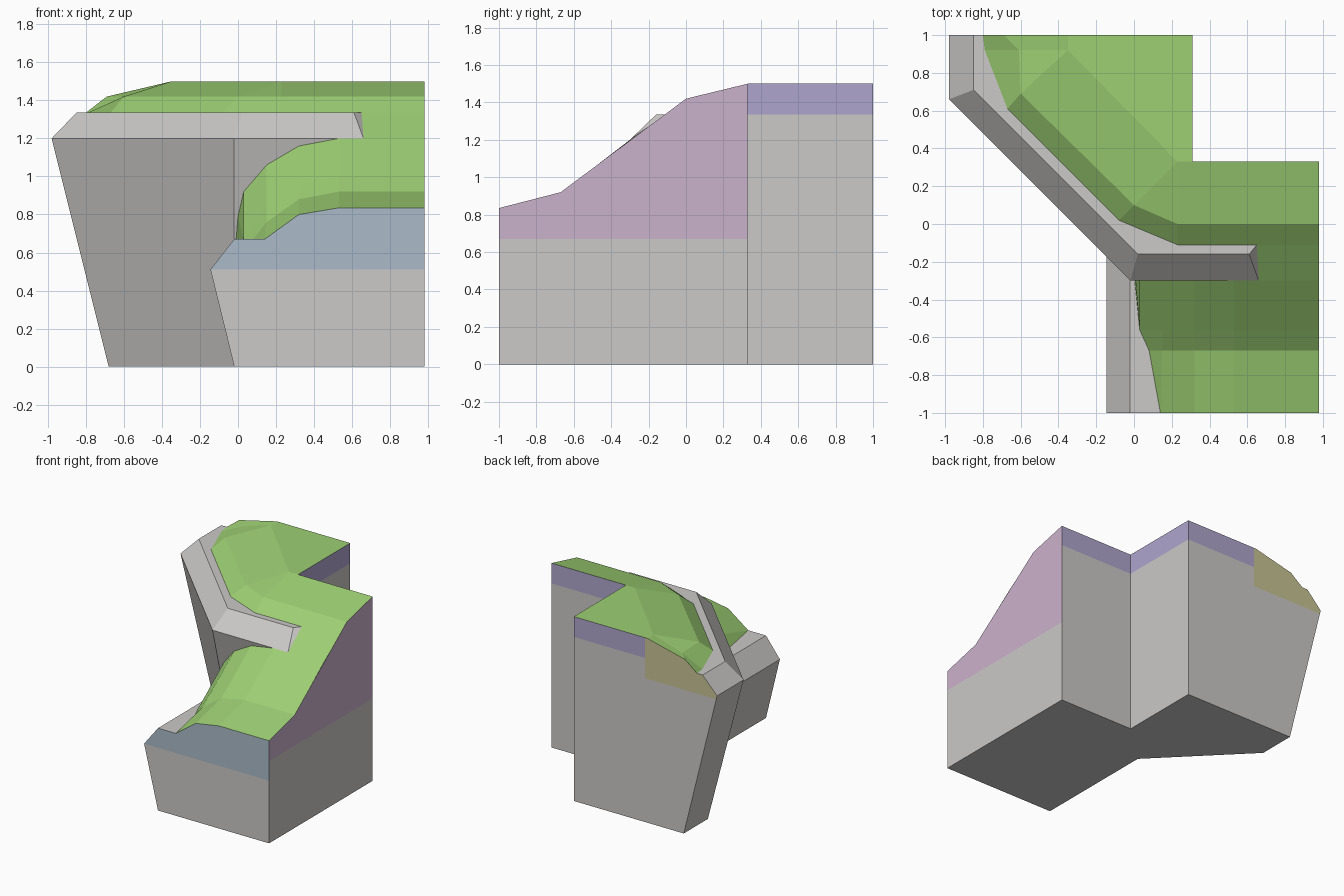
import bpy, bmesh
from mathutils import Vector

cube = bpy.data.objects.get("Cube")
if cube:
    bpy.data.objects.remove(cube)


def material(name, rgb):
    m = bpy.data.materials.new(name)
    m.use_nodes = True
    m.diffuse_color = (*rgb, 1)
    m.node_tree.nodes["Principled BSDF"].inputs["Base Color"].default_value = (*rgb, 1)
    return m


rock = material("rock grey", (0.60, 0.585, 0.575))
grass = material("grass green", (0.34, 0.63, 0.174))
pink = material("soft pink", (0.60, 0.445, 0.60))
purple = material("soft purple", (0.43, 0.376, 0.61))
blue = material("soft blue", (0.41, 0.50, 0.59))
olive = material("soft olive", (0.58, 0.55, 0.30))

CORE = Vector((0.1, 0.2, 0.5))   # a point inside, used to face surfaces outward


def build(name, polygons, mats, split=None):
    """Make flat faces; with a split height, colour everything above it."""
    bm = bmesh.new()
    for poly in polygons:
        pts = list(dict.fromkeys(tuple(p) for p in poly))
        if len(pts) > 2:
            bm.faces.new([bm.verts.new(p) for p in pts])
    bmesh.ops.remove_doubles(bm, verts=bm.verts, dist=0.0005)
    if split is not None:
        bmesh.ops.bisect_plane(bm, geom=bm.verts[:] + bm.edges[:] + bm.faces[:],
                               plane_co=(0, 0, split), plane_no=(0, 0, 1))
    bm.normal_update()
    for f in bm.faces:
        c = f.calc_center_median()
        if f.normal.dot(c - CORE) < 0:
            f.normal_flip()
        if split is not None and c.z > split:
            f.material_index = 1
    me = bpy.data.meshes.new(name)
    bm.to_mesh(me)
    bm.free()
    for m in mats:
        me.materials.append(m)
    ob = bpy.data.objects.new(name, me)
    bpy.context.collection.objects.link(ob)
    return ob


def at(points, z):
    return [(x, y, z) for x, y in points]


def bands(*rows):
    """Quads between neighbouring rows of equal length."""
    return [(a[i], a[i + 1], b[i + 1], b[i])
            for a, b in zip(rows, rows[1:]) for i in range(len(a) - 1)]


def wall_y(z):
    """Leaning front face of the upper cliff."""
    return -0.30 + 0.267 * (1.2 - z)


# Upper grass: rim, shoulder and plateau
rim = at([(-.80, 1), (-.79, .92), (-.67, .61), (-.08, .02), (.23, -.11), (.98, -.11)], 1.335)
shoulder = at([(-.69, 1), (-.61, .92), (-.60, .69), (0, .10), (.23, 0), (.98, 0)], 1.42)
crest = at([(-.35, 1), (-.35, .92), (-.35, .92), (.23, .33), (.23, .33), (.98, .33)], 1.5)
plateau = at([(-.35, 1), (-.35, .92), (.23, .33), (.31, .33), (.31, 1)], 1.5)
build("upper_grass", bands(rim, shoulder, crest) + [plateau], [grass])

# Grass ramp rising from the front to the upper grass
toe = [(x, -1, z) for x, z in
       [(.14, .67)] * 4 + [(.32, .80), (.53, .835), (.98, .835)]]
bend = [(x, -.67, z) for x, z in
        [(.08, .67)] * 3 + [(.15, .76), (.32, .88), (.53, .92), (.98, .92)]]
rise = [(x, -.56, z) for x, z in
        [(.03, .67)] * 3 + [(.15, .84), (.32, .96), (.53, 1.0), (.98, 1.0)]]
meet = [(x, wall_y(z), z) for x, z in
        [(-.01, .67), (0, .79), (.03, .92), (.15, 1.06), (.32, 1.16), (.53, 1.2), (.98, 1.2)]]
join = [(.53, -.11, 1.335), (.98, -.11, 1.335)]
build("grass_ramp", bands(toe, bend, rise, meet) + bands(meet[-2:], join), [grass])

# Upper cliff: leaning wall, bevelled lip and ledge
foot = at([(-.68, 1), (-.68, .69), (-.02, .02), (.66, .02)], 0)
lip = at([(-.98, 1), (-.98, .66), (-.02, -.30), (.66, -.30)], 1.2)
edge = at([(-.85, 1), (-.85, .71), (.02, -.16), (.61, -.16)], 1.335)
tip = (.65, -.11, 1.335)
inner = [rim[0], rim[2], rim[3], rim[4]]
ledge = bands(edge, inner) + [(rim[0], rim[1], rim[2]), (edge[3], tip, rim[4])]
build("upper_cliff", bands(foot, lip, edge) + ledge + [(lip[3], edge[3], tip)], [rock])

# Lower cliff: undercut, bevel and ledge beside the ramp
front_end = [(-.02, -1, 0), (-.145, -1, .51), (-.02, -1, .67)]
back_end = [(-.02, .02, 0), (-.145, .01, .51), (-.02, -.16, .67)]
shelf = [(-.02, -1, .67), toe[0], bend[0], rise[0], meet[0], (-.02, -.16, .67)]
build("lower_cliff", bands(front_end, back_end) + [shelf], [rock])

# Straight cut sides with a coloured upper band
front = front_end + toe[3:] + [(.98, -1, 0)]
build("front_side", [front], [rock, blue], .51)

ramp_side = [(.98, -1, 0), toe[-1], bend[-1], (.98, 0, 1.42), (.98, .33, 1.5), (.98, .33, 0)]
build("ramp_side", [ramp_side], [rock, pink], .67)

cuts = [(.98, .33), (.31, .33), (.31, 1), (-.33, 1)]
build("notch_and_back_sides", bands(at(cuts, 0), at(cuts, 1.5)), [rock, purple], 1.335)

back_corner = [(-.33, 1, 0), (-.33, 1, 1.5), crest[0], shoulder[0], rim[0],
               edge[0], lip[0], foot[0]]
build("back_corner_side", [back_corner], [rock, olive], 1.17)

# Underside
outline = [(.98, -1), (.98, .33), (.31, .33), (.31, 1), (-.68, 1), (-.68, .69),
           (-.02, .02), (-.02, -1)]
build("underside", [at(outline, 0)], [rock])
